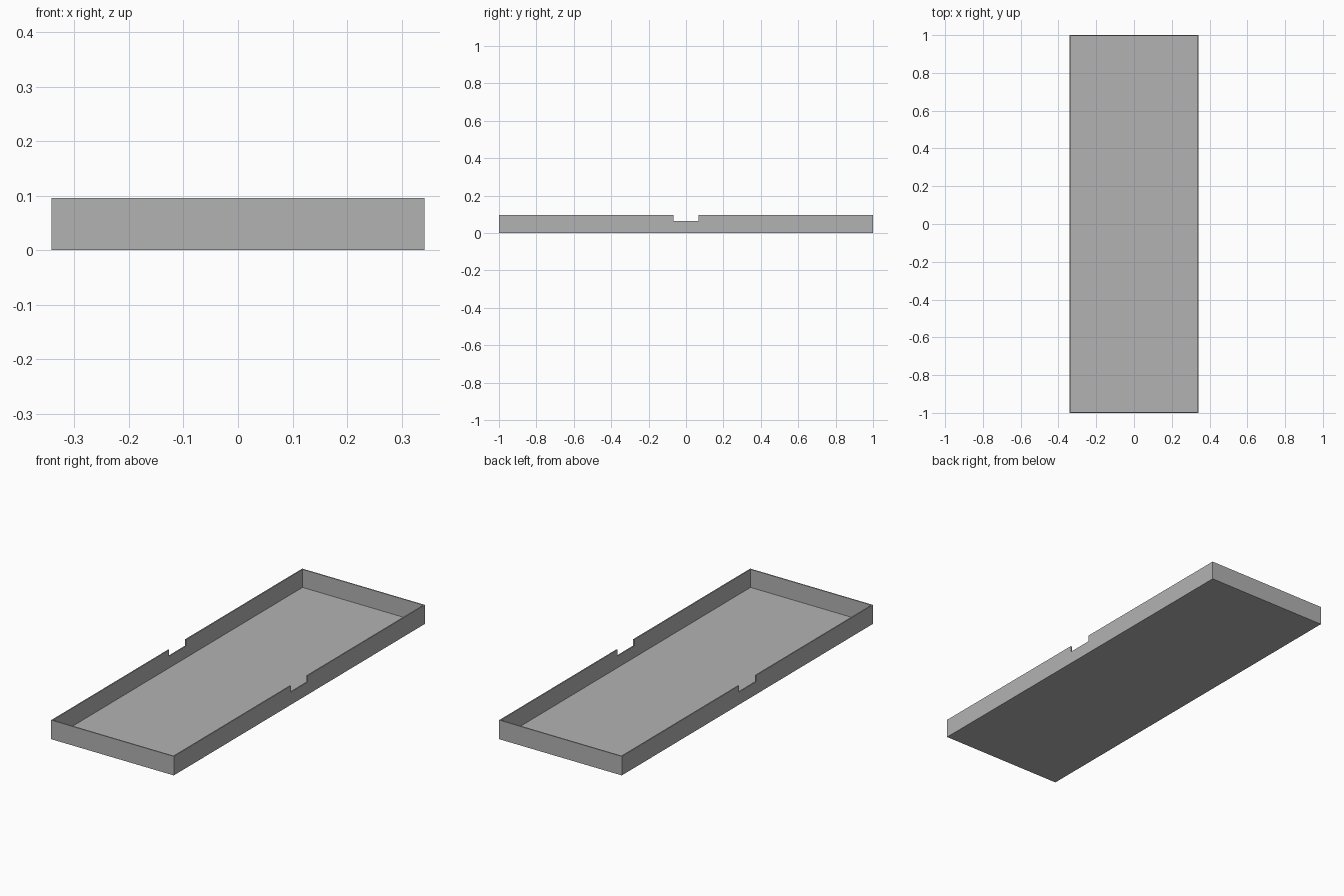
import bpy
import bmesh

HALF_X, HALF_Y, HEIGHT = 0.342, 1.0, 0.096
WALL, FLOOR = 0.006, 0.005
NOTCH_Y, NOTCH_Z = (-0.068, 0.066), 0.064

cube = bpy.data.objects.get("Cube")
if cube:
    bpy.data.objects.remove(cube, do_unlink=True)

# Plain grey
grey = bpy.data.materials.new("plain_grey")
grey.use_nodes = True
colour = (0.448, 0.448, 0.448, 1.0)
grey.diffuse_color = colour
grey.node_tree.nodes["Principled BSDF"].inputs["Base Color"].default_value = colour


def box(name, low, high):
    """Flat-sided box between two opposite corners."""
    bm = bmesh.new()
    bmesh.ops.create_cube(bm, size=1.0)
    for v in bm.verts:
        v.co = [high[i] if v.co[i] > 0 else low[i] for i in range(3)]
    mesh = bpy.data.meshes.new(name)
    bm.to_mesh(mesh)
    bm.free()
    mesh.materials.append(grey)
    obj = bpy.data.objects.new(name, mesh)
    bpy.context.collection.objects.link(obj)
    return obj


# Solid tray block, hollowed out and notched on both long sides
tray = box("tray", (-HALF_X, -HALF_Y, 0), (HALF_X, HALF_Y, HEIGHT))
cutters = [
    box("hollow_cutter", (WALL - HALF_X, WALL - HALF_Y, FLOOR),
        (HALF_X - WALL, HALF_Y - WALL, HEIGHT * 2)),
    box("notch_cutter", (-HALF_X * 2, NOTCH_Y[0], NOTCH_Z),
        (HALF_X * 2, NOTCH_Y[1], HEIGHT * 3)),
]
for cutter in cutters:
    cut = tray.modifiers.new(cutter.name, 'BOOLEAN')
    cut.operation = 'DIFFERENCE'
    cut.solver = 'EXACT'
    cut.object = cutter

# Bake the cuts and drop the cutters
bpy.context.view_layer.update()
evaluated = tray.evaluated_get(bpy.context.evaluated_depsgraph_get())
finished = bpy.data.meshes.new_from_object(evaluated)
tray.modifiers.clear()
tray.data = finished
for cutter in cutters:
    bpy.data.objects.remove(cutter, do_unlink=True)
